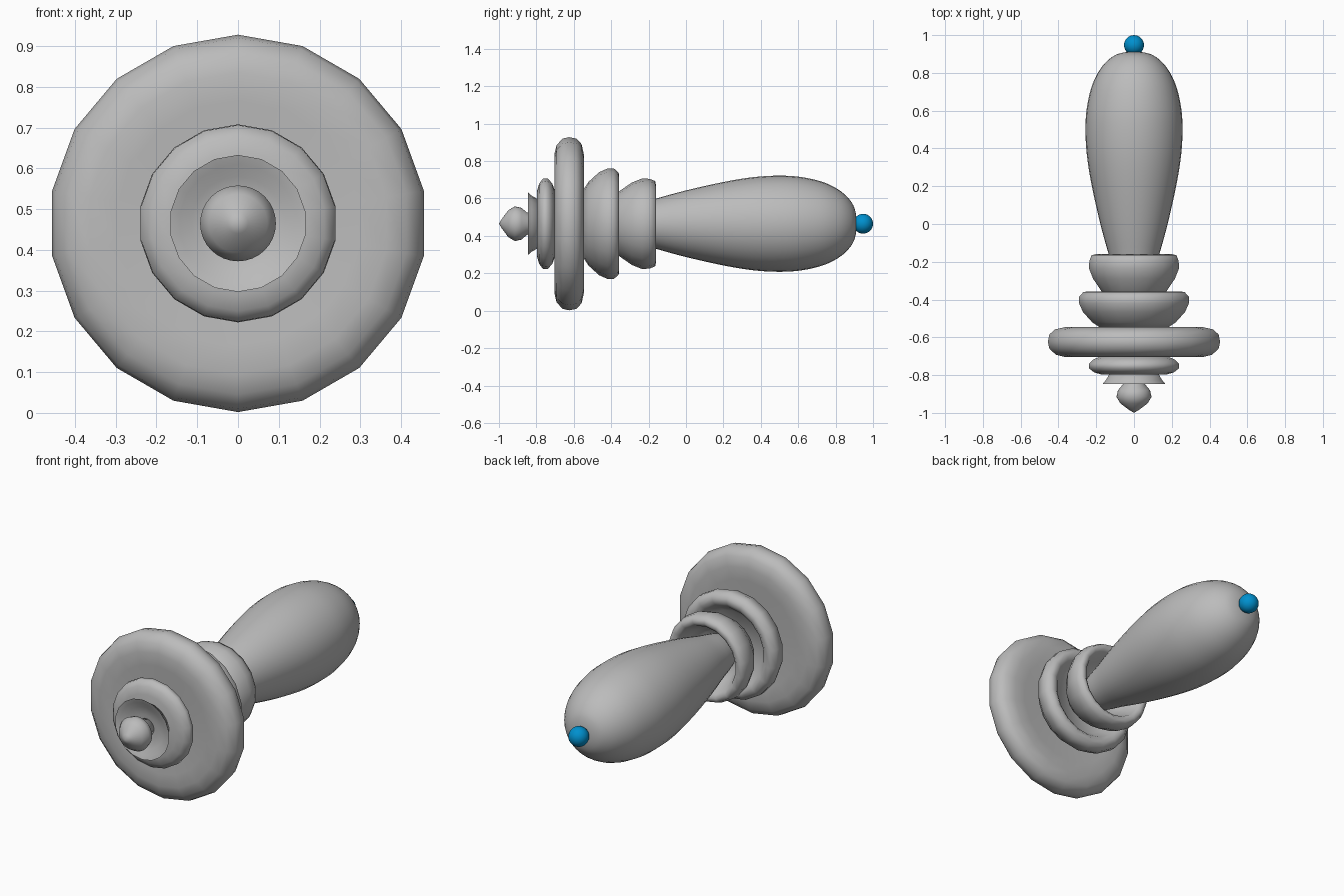
import bpy, bmesh, math

if "Cube" in bpy.data.objects:
    bpy.data.objects.remove(bpy.data.objects["Cube"])

AXIS_Z = 0.465  # height of the turning axis


def material(name, rgb):
    m = bpy.data.materials.new(name)
    m.diffuse_color = (*rgb, 1)
    m.use_nodes = True
    m.node_tree.nodes["Principled BSDF"].inputs["Base Color"].default_value = m.diffuse_color
    return m


GREY = material("grey", (0.5, 0.5, 0.5))
BLUE = material("blue", (0.0, 0.28, 0.62))


def finish(bm, name, mat, angle):
    bmesh.ops.recalc_face_normals(bm, faces=bm.faces)
    me = bpy.data.meshes.new(name)
    bm.to_mesh(me)
    bm.free()
    me.materials.append(mat)
    ob = bpy.data.objects.new(name, me)
    bpy.context.collection.objects.link(ob)
    bpy.ops.object.select_all(action='DESELECT')
    bpy.context.view_layer.objects.active = ob
    ob.select_set(True)
    bpy.ops.object.shade_smooth_by_angle(angle=math.radians(angle))
    return ob


def turned(name, profile, sides=18, mat=GREY, angle=60):
    """Revolve (y, radius) points around the long axis, closing the ends on it."""
    bm = bmesh.new()
    rings = []
    for y, r in profile:
        if r < 1e-6:
            rings.append([bm.verts.new((0, y, AXIS_Z))] * sides)
        else:
            rings.append([bm.verts.new((r * math.sin(2 * math.pi * i / sides), y,
                                        AXIS_Z + r * math.cos(2 * math.pi * i / sides)))
                          for i in range(sides)])
    for a, b in zip(rings, rings[1:]):
        for i in range(sides):
            j = (i + 1) % sides
            corners = list(dict.fromkeys((a[i], a[j], b[j], b[i])))
            if len(corners) > 2:
                bm.faces.new(corners)
    return finish(bm, name, mat, angle)


def smooth_curve(points, steps=4):
    """Catmull-Rom interpolation of a profile."""
    p = [points[0]] + points + [points[-1]]
    out = []
    for k in range(1, len(p) - 2):
        for s in range(steps):
            t = s / steps
            out.append(tuple(
                0.5 * (2 * b + (c - a) * t + (2 * a - 5 * b + 4 * c - d) * t * t
                       + (3 * b - a - 3 * c + d) * t ** 3)
                for a, b, c, d in zip(p[k - 1], p[k], p[k + 1], p[k + 2])))
    return out + [points[-1]]


# Pointed knob at the front
turned("front_knob", [(-1.0, 0), (-0.985, 0.025), (-0.95, 0.072), (-0.915, 0.093),
                      (-0.88, 0.085), (-0.85, 0.06), (-0.80, 0.045), (-0.78, 0)], 32)

# Small flared cup behind the knob, open to the front
turned("front_cup", [(-0.81, 0), (-0.812, 0.07), (-0.822, 0.115), (-0.838, 0.145),
                     (-0.846, 0.168), (-0.825, 0.15), (-0.79, 0.13), (-0.78, 0)])

# Rounded bead
turned("bead", [(-0.795, 0), (-0.797, 0.175), (-0.785, 0.215), (-0.765, 0.241),
                (-0.74, 0.243), (-0.715, 0.215), (-0.70, 0.175), (-0.66, 0)])

# Large guard disc
turned("guard_disc", [(-0.69, 0), (-0.69, 0.18), (-0.703, 0.30), (-0.704, 0.37),
                      (-0.692, 0.42), (-0.66, 0.455), (-0.625, 0.463), (-0.585, 0.455),
                      (-0.558, 0.425), (-0.546, 0.37), (-0.548, 0.30), (-0.56, 0.18),
                      (-0.56, 0)])

# Two bowls, open to the back
turned("large_bowl", [(-0.56, 0), (-0.55, 0.18), (-0.52, 0.225), (-0.465, 0.275),
                      (-0.42, 0.295), (-0.385, 0.295), (-0.36, 0.272), (-0.357, 0.245),
                      (-0.375, 0.22), (-0.42, 0.18), (-0.43, 0)])
turned("small_bowl", [(-0.42, 0), (-0.41, 0.12), (-0.355, 0.175), (-0.29, 0.22),
                      (-0.235, 0.242), (-0.195, 0.24), (-0.165, 0.228), (-0.16, 0.205),
                      (-0.175, 0.185), (-0.24, 0.155), (-0.29, 0.12), (-0.30, 0)])

# Bulbous handle
turned("handle", smooth_curve([(-0.32, 0), (-0.32, 0.085), (-0.16, 0.134), (0.0, 0.178),
                               (0.2, 0.223), (0.36, 0.249), (0.5, 0.257), (0.62, 0.249),
                               (0.74, 0.22), (0.83, 0.172), (0.885, 0.115),
                               (0.907, 0.06), (0.912, 0)]), 32)

# Blue ball at the handle tip
ball = bmesh.new()
bmesh.ops.create_uvsphere(ball, u_segments=24, v_segments=16, radius=0.053)
bmesh.ops.translate(ball, verts=ball.verts, vec=(0, 0.947, AXIS_Z))
finish(ball, "tip_ball", BLUE, 60)
